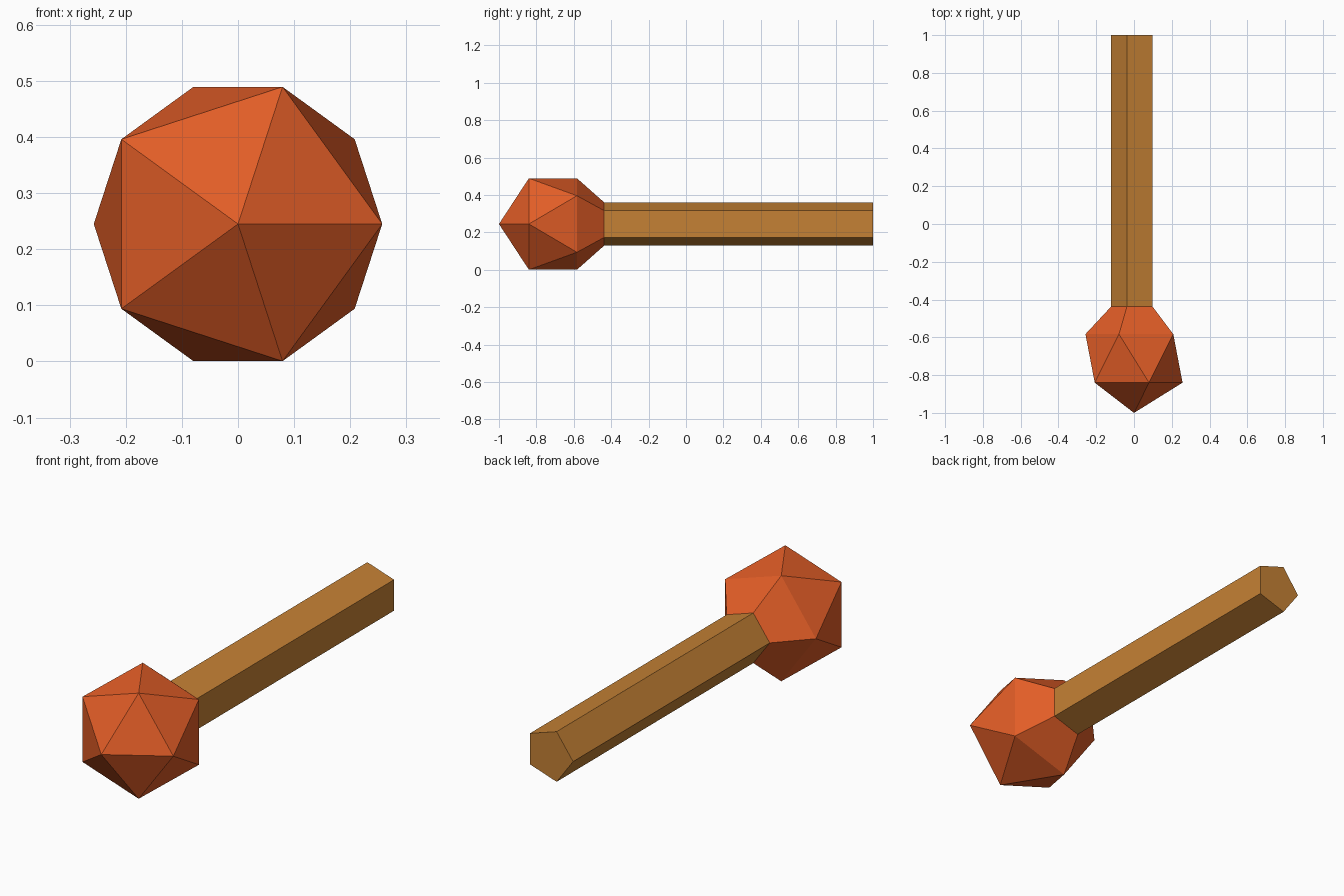
import bpy, bmesh, math

if "Cube" in bpy.data.objects:
    bpy.data.objects.remove(bpy.data.objects["Cube"])

CZ = 0.245  # height of the long axis


def material(name, rgb):
    m = bpy.data.materials.new(name)
    m.diffuse_color = (*rgb, 1)
    m.use_nodes = True
    m.node_tree.nodes["Principled BSDF"].inputs["Base Color"].default_value = m.diffuse_color
    return m


def ring(bm, radius, y, turn):
    """Pentagon around the y axis, turned by an angle in degrees."""
    angles = [math.radians(turn + 72 * i) for i in range(5)]
    return [bm.verts.new((radius * math.cos(a), y, CZ + radius * math.sin(a))) for a in angles]


def finish(bm, name, mat):
    mesh = bpy.data.meshes.new(name)
    bm.to_mesh(mesh)
    bm.free()
    mesh.materials.append(mat)
    obj = bpy.data.objects.new(name, mesh)
    bpy.context.collection.objects.link(obj)


# Match head: icosahedron whose rear tip is cut off where the stick joins
bm = bmesh.new()
tip = bm.verts.new((0, -1, CZ))
front = ring(bm, 0.257, -0.84, 0)
back = ring(bm, 0.257, -0.583, 36)
neck = ring(bm, 0.122, -0.438, 36)
for i in range(5):
    j = (i + 1) % 5
    bm.faces.new((tip, front[j], front[i]))
    bm.faces.new((front[i], front[j], back[i]))
    bm.faces.new((front[j], back[j], back[i]))
    bm.faces.new((back[i], back[j], neck[j], neck[i]))
bmesh.ops.recalc_face_normals(bm, faces=bm.faces)
finish(bm, "head", material("orange red", (0.76, 0.11, 0.02)))

# Stick: five-sided bar, open where it meets the head, capped at the far end
bm = bmesh.new()
near = ring(bm, 0.122, -0.438, 36)
far = ring(bm, 0.122, 1, 36)
for i in range(5):
    j = (i + 1) % 5
    bm.faces.new((near[i], near[j], far[j], far[i]))
bm.faces.new(far)
bmesh.ops.recalc_face_normals(bm, faces=bm.faces)
finish(bm, "stick", material("wood brown", (0.56, 0.22, 0.035)))
